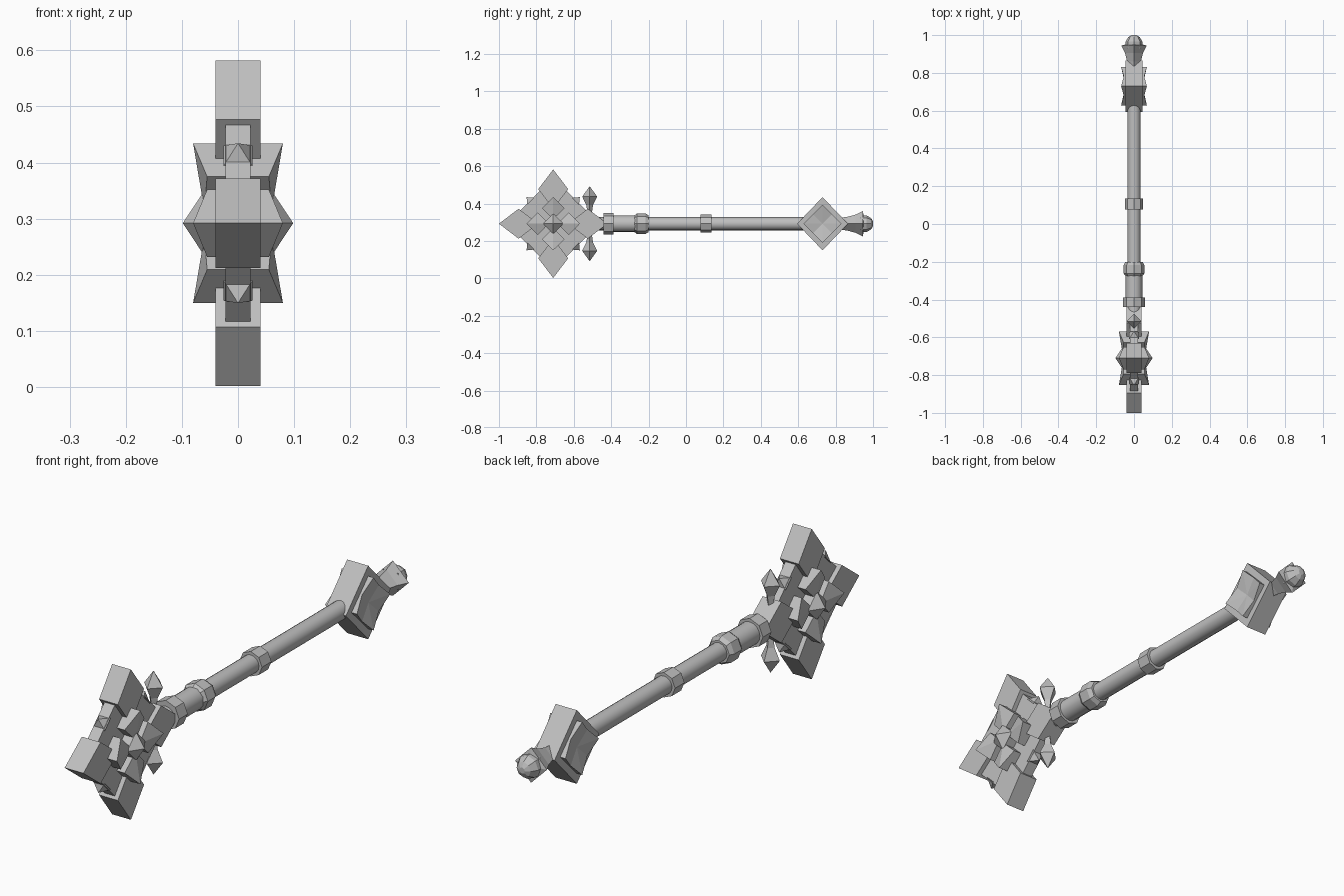
import bpy, bmesh, math
from mathutils import Matrix, Vector

old = bpy.data.objects.get("Cube")
if old:
    bpy.data.objects.remove(old, do_unlink=True)

grey = bpy.data.materials.new("stone_grey")
grey.use_nodes = True
COLOUR = (0.52, 0.52, 0.52, 1)
grey.diffuse_color = COLOUR
grey.node_tree.nodes["Principled BSDF"].inputs["Base Color"].default_value = COLOUR

AXIS = 0.292      # height of the shaft axis
HEAD_Y = -0.71
POMMEL_Y = 0.73
DIRS = {"front": 180, "top": 90, "back": 0, "bottom": 270}


def make(name, bm, smooth=False):
    bmesh.ops.recalc_face_normals(bm, faces=bm.faces)
    mesh = bpy.data.meshes.new(name)
    bm.to_mesh(mesh)
    bm.free()
    mesh.materials.append(grey)
    obj = bpy.data.objects.new(name, mesh)
    bpy.context.collection.objects.link(obj)
    if smooth:
        bpy.ops.object.select_all(action='DESELECT')
        obj.select_set(True)
        bpy.context.view_layer.objects.active = obj
        bpy.ops.object.shade_smooth_by_angle(angle=math.radians(35))
    return obj


def diamond(name, y, angle, offset, length, width, xs):
    """Rhombic block pushed outward; xs = half thickness at tip, sides, inner point."""
    tip, side, inner = xs
    corners = [(offset + length, 0, tip), (offset, width, side),
               (offset - length, 0, inner), (offset, -width, side)]
    a = math.radians(angle)
    bm = bmesh.new()
    rings = []
    for s in (-1, 1):
        rings.append([bm.verts.new((s * x,
                                    y + u * math.cos(a) - v * math.sin(a),
                                    AXIS + u * math.sin(a) + v * math.cos(a)))
                      for u, v, x in corners])
    for ring in rings:
        # crease each side face from tip to inner point
        bm.faces.new(ring[:3])
        bm.faces.new((ring[0], ring[2], ring[3]))
    for i in range(4):
        j = (i + 1) % 4
        bm.faces.new((rings[0][i], rings[0][j], rings[1][j], rings[1][i]))
    return make(name, bm)


def lathe(name, profile, sides, matrix, smooth=False, turn=0.0):
    """Revolve (radius, distance) points about local z, then place by matrix."""
    bm = bmesh.new()
    rings = []
    for r, d in profile:
        ring = []
        for i in range(sides):
            t = 2 * math.pi * i / sides + turn
            ring.append(bm.verts.new(matrix @ Vector((r * math.cos(t), r * math.sin(t), d))))
        rings.append(ring)
    for a, b in zip(rings, rings[1:]):
        for i in range(sides):
            j = (i + 1) % sides
            bm.faces.new((a[i], a[j], b[j], b[i]))
    bm.faces.new(rings[0])
    bm.faces.new(rings[-1])
    return make(name, bm, smooth)


# Local z runs along the shaft toward +y
ALONG = Matrix.Translation((0, 0, AXIS)) @ Matrix.Rotation(-math.pi / 2, 4, 'X')

# Head core: thin square slab standing on its corner
diamond("head_core", HEAD_Y, 0, 0, 0.248, 0.248, (0.022, 0.022, 0.022))

for where, angle in DIRS.items():
    # Large outer blocks and small flared blocks around the middle
    diamond(f"head_block_{where}", HEAD_Y, angle, 0.185, 0.105, 0.08, (0.04, 0.04, 0.04))
    diamond(f"head_stud_{where}", HEAD_Y, angle, 0.083, 0.059, 0.06, (0.08, 0.055, 0.06))
    # Flared blocks on the pommel
    diamond(f"pommel_stud_{where}", POMMEL_Y, angle, 0.05, 0.052, 0.052, (0.068, 0.054, 0.045))
    # Diagonal spikes on the core edges
    place = (Matrix.Translation((0, HEAD_Y, AXIS))
             @ Matrix.Rotation(math.radians(angle + 45 - 90), 4, 'X'))
    lathe(f"head_spike_{where}", [(0.036, 0.17), (0.0005, 0.201)], 4, place, turn=math.pi / 4)

# Pointed bosses at the middle of both head faces
for side, s in (("left", 1), ("right", -1)):
    place = Matrix.Translation((0, HEAD_Y, AXIS)) @ Matrix.Rotation(s * math.pi / 2, 4, 'Y')
    lathe(f"head_boss_{side}", [(0.055, 0), (0.055, 0.062), (0.0005, 0.098)], 4, place)

# Gem shaped fins above and below the neck
for where, turn in (("top", 0), ("bottom", math.pi)):
    place = Matrix.Translation((0, -0.515, AXIS)) @ Matrix.Rotation(turn, 4, 'X')
    lathe(f"fin_{where}", [(0.012, 0.06), (0.018, 0.1), (0.04, 0.145), (0.0005, 0.2)], 4, place)

# Shaft, grip and collars
lathe("shaft", [(0.035, -0.5), (0.035, 0.7)], 16, ALONG, smooth=True)
lathe("grip", [(0.044, -0.4), (0.044, -0.24)], 16, ALONG, smooth=True)
lathe("neck_collar", [(0.057, -0.44), (0.057, -0.388)], 8, ALONG)
lathe("grip_collar", [(0.045, -0.275), (0.055, -0.262), (0.055, -0.217), (0.045, -0.2)], 8, ALONG)
lathe("shaft_ring", [(0.048, 0.078), (0.048, 0.135)], 8, ALONG)

# Pommel block, flared end and cap
diamond("pommel_block", POMMEL_Y, 0, 0, 0.136, 0.142, (0.045, 0.045, 0.045))
lathe("pommel_flare", [(0.03, 0.8), (0.036, 0.86), (0.048, 0.905), (0.068, 0.945), (0.045, 0.95)],
      4, ALONG)
lathe("pommel_cap", [(0.045, 0.93), (0.045, 0.965), (0.03, 0.99), (0.012, 1.0)], 8, ALONG)
